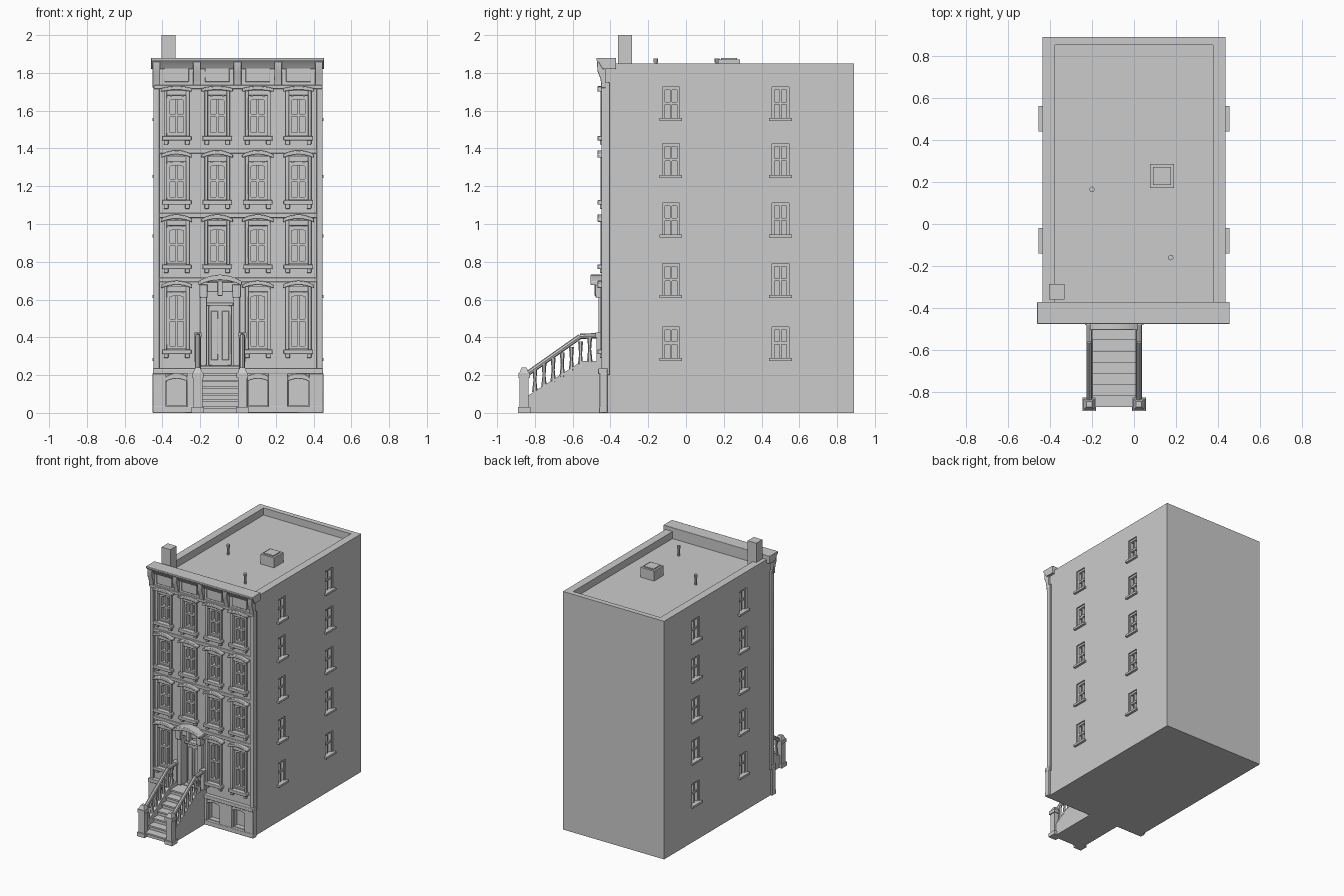
import bpy, bmesh, math
from mathutils import Vector, Matrix

cube = bpy.data.objects.get("Cube")
if cube:
    bpy.data.objects.remove(cube, do_unlink=True)

stone = bpy.data.materials.new("grey_stone")
stone.use_nodes = True
GREY = (0.6, 0.6, 0.6, 1)
stone.diffuse_color = GREY
stone.node_tree.nodes["Principled BSDF"].inputs["Base Color"].default_value = GREY


class Part:
    """Collects simple solids into one named object."""

    def __init__(self, name):
        self.name, self.bm = name, bmesh.new()

    def box(self, x0, x1, y0, y1, z0, z1, taper=1.0):
        size = Vector((x1 - x0, y1 - y0, z1 - z0))
        mid = Vector((x0 + x1, y0 + y1, z0 + z1)) / 2
        for v in bmesh.ops.create_cube(self.bm, size=1)["verts"]:
            t = taper if v.co.z > 0 else 1
            v.co = Vector((v.co.x * size.x * t, v.co.y * size.y * t, v.co.z * size.z)) + mid

    def extrude(self, points, depth):
        """Close a planar outline of 3D points and push it along depth."""
        face = self.bm.faces.new([self.bm.verts.new(p) for p in points])
        new = bmesh.ops.extrude_face_region(self.bm, geom=[face])["geom"]
        verts = [g for g in new if isinstance(g, bmesh.types.BMVert)]
        bmesh.ops.translate(self.bm, verts=verts, vec=depth)

    def side_profile(self, yz, x0, x1):
        self.extrude([(x0, y, z) for y, z in yz], (x1 - x0, 0, 0))

    def hood(self, x, z, w, rise, thick, y0, y1):
        """Segmental arch moulding with a flat underside at its ends."""
        n = 8
        ts = [2 * i / n - 1 for i in range(n + 1)]
        top = [(x + t * w / 2, y0, z + thick + rise * (1 - t * t)) for t in ts]
        low = [(x + t * w / 2, y0, z + rise * (1 - t * t) * 0.8) for t in reversed(ts)]
        self.extrude(top + low, (0, y1 - y0, 0))

    def rod(self, a, b, r, sides=8, r2=None):
        a, b = Vector(a), Vector(b)
        d = b - a
        turn = d.to_track_quat("Z", "Y").to_matrix().to_4x4()
        bmesh.ops.create_cone(self.bm, cap_ends=True, segments=sides, radius1=r,
                              radius2=r if r2 is None else r2, depth=d.length,
                              matrix=Matrix.Translation((a + b) / 2) @ turn)

    def finish(self, bevel=0.0, smooth=False):
        bmesh.ops.recalc_face_normals(self.bm, faces=self.bm.faces)
        mesh = bpy.data.meshes.new(self.name)
        self.bm.to_mesh(mesh)
        self.bm.free()
        obj = bpy.data.objects.new(self.name, mesh)
        bpy.context.collection.objects.link(obj)
        mesh.materials.append(stone)
        bpy.ops.object.select_all(action="DESELECT")
        obj.select_set(True)
        bpy.context.view_layer.objects.active = obj
        if bevel:
            mod = obj.modifiers.new("soft_edges", "BEVEL")
            mod.width, mod.segments = bevel, 2
        if smooth or bevel:
            bpy.ops.object.shade_smooth_by_angle(angle=math.radians(40))
        return obj


# Layout shared by the parts
FRONT, BACK, SIDE = -0.435, 0.89, 0.435
COLUMNS = [-0.325, -0.11, 0.105, 0.32]
FLOORS = [(0.34, 0.64), (0.79, 0.99), (1.13, 1.33), (1.47, 1.68)]
DOOR_X = -0.095
SIDE_Y = [-0.08, 0.5]
SIDE_Z = [0.37, 0.705, 1.025, 1.34, 1.64]
bays = [(x, z0, z1, i) for i, (z0, z1) in enumerate(FLOORS)
        for x in COLUMNS if i or x != COLUMNS[1]]

# Main block with recessed openings and sunken roof
walls = Part("building_walls")
walls.box(-SIDE, SIDE, FRONT, BACK, 0, 1.85)
walls = walls.finish()
cut = Part("opening_cutter")
cut.box(-0.375, 0.375, -0.37, 0.85, 1.795, 2)
for x, z0, z1, i in bays:
    cut.box(x - 0.05, x + 0.05, -0.6, FRONT + 0.045, z0, z1)
for x in (COLUMNS[0], COLUMNS[2], COLUMNS[3]):
    cut.box(x - 0.05, x + 0.05, -0.6, FRONT + 0.04, 0.04, 0.19)
cut.box(DOOR_X - 0.07, DOOR_X + 0.07, -0.6, FRONT + 0.05, 0.25, 0.65)
for s in (-1, 1):
    for y in SIDE_Y:
        for z in SIDE_Z:
            x0, x1 = sorted((s * (SIDE - 0.04), s * 0.6))
            cut.box(x0, x1, y - 0.045, y + 0.045, z - 0.08, z + 0.085)
cut = cut.finish()
cut.hide_render = True
mod = walls.modifiers.new("openings", "BOOLEAN")
mod.operation, mod.solver, mod.object = "DIFFERENCE", "EXACT", cut
bpy.context.view_layer.objects.active = walls
bpy.ops.object.modifier_apply(modifier=mod.name)
bpy.data.objects.remove(cut, do_unlink=True)

# Front window surrounds, hoods and sills
trim = Part("front_window_trim")
sash = Part("front_window_sashes")
for x, z0, z1, i in bays:
    for s in (-1, 1):
        xs = sorted((x + s * 0.05, x + s * 0.068))
        trim.box(*xs, FRONT - 0.018, FRONT + 0.01, z0 - 0.02, z1 + 0.03)
        trim.box(x + s * 0.056 - 0.012, x + s * 0.056 + 0.012, FRONT - 0.02, FRONT, z0 - 0.05, z0 - 0.02)
        xs = sorted((x + s * 0.036, x + s * 0.05))
        sash.box(*xs, FRONT + 0.01, FRONT + 0.046, z0, z1)
    trim.box(x - 0.068, x + 0.068, FRONT - 0.014, FRONT + 0.01, z1, z1 + 0.03)
    trim.box(x - 0.078, x + 0.078, FRONT - 0.034, FRONT + 0.01, z0 - 0.028, z0 - 0.004)
    trim.hood(x, z1 + 0.02, 0.165, 0.012 if i == 3 else 0.022, 0.018, FRONT - 0.034, FRONT + 0.01)
    zm = (z0 + z1) / 2
    sash.box(x - 0.036, x + 0.036, FRONT + 0.014, FRONT + 0.046, zm - 0.007, zm + 0.007)
    sash.box(x - 0.006, x + 0.006, FRONT + 0.018, FRONT + 0.046, z0, z1)
    sash.box(x - 0.036, x + 0.036, FRONT + 0.014, FRONT + 0.046, z0, z0 + 0.014)
    sash.hood(x, z1 - 0.03, 0.1, 0.012, 0.02, FRONT + 0.008, FRONT + 0.046)
trim.finish(0.004)
sash.finish()

# String courses, corner piers and basement facing
bands = Part("facade_bands")
for z in (0.705, 1.045, 1.385):
    bands.box(-0.442, 0.442, FRONT - 0.008, FRONT + 0.01, z - 0.012, z + 0.012)
bands.box(-0.45, 0.45, FRONT - 0.03, FRONT + 0.02, 0.205, 0.235)
for s in (-1, 1):
    xs = sorted((s * 0.415, s * 0.447))
    bands.box(*xs, FRONT - 0.012, FRONT + 0.03, 0.2, 1.75)
edges = [-0.452, -0.38, -0.27, 0.05, 0.16, 0.265, 0.375, 0.452]
for x0, x1 in zip(edges[::2], edges[1::2]):
    bands.box(x0, x1, FRONT - 0.022, FRONT + 0.02, 0, 0.21)
bands.box(-0.452, 0.452, FRONT - 0.025, FRONT + 0.02, 0, 0.035)
for x in (COLUMNS[0], COLUMNS[2], COLUMNS[3]):
    bands.hood(x, 0.165, 0.12, 0.02, 0.025, FRONT - 0.016, FRONT + 0.02)
bands.finish(0.004)

# Cornice with brackets between shallow panels
cornice = Part("cornice")
cornice.side_profile([(-0.37, 1.82), (-0.37, 1.88), (-0.475, 1.88), (-0.475, 1.868),
                      (-0.462, 1.855), (-0.45, 1.835), (-0.44, 1.82)], -0.46, 0.455)
cornice.box(-0.445, 0.445, FRONT - 0.016, FRONT + 0.02, 1.715, 1.735)
for x in (-0.432, -0.2175, -0.0025, 0.2125, 0.428):
    cornice.side_profile([(FRONT + 0.01, 1.72), (FRONT - 0.012, 1.72), (FRONT - 0.018, 1.77),
                          (FRONT - 0.034, 1.81), (FRONT - 0.036, 1.86), (FRONT + 0.01, 1.86)],
                         x - 0.02, x + 0.02)
for x in COLUMNS:
    cornice.box(x - 0.065, x + 0.065, FRONT - 0.008, FRONT + 0.01, 1.752, 1.825)
cornice.finish(0.003)

# Side windows on both walls
side = Part("side_windows")
for s in (-1, 1):
    def slab(inner, outer, *yz):
        side.box(*sorted((s * inner, s * outer)), *yz)
    for y in SIDE_Y:
        for z in SIDE_Z:
            slab(0.42, 0.453, y - 0.06, y + 0.06, z - 0.096, z - 0.08)
            for e in (-1, 1):
                slab(0.394, 0.425, *sorted((y + e * 0.032, y + e * 0.045)), z - 0.08, z + 0.085)
            slab(0.394, 0.42, y - 0.006, y + 0.006, z - 0.08, z + 0.085)
            slab(0.394, 0.422, y - 0.04, y + 0.04, z - 0.007, z + 0.007)
            slab(0.394, 0.425, y - 0.04, y + 0.04, z + 0.07, z + 0.085)
side.finish()

# Entrance door, pilasters and arched canopy
door = Part("entrance")
door.box(DOOR_X - 0.06, DOOR_X + 0.06, FRONT + 0.03, FRONT + 0.055, 0.25, 0.57)
door.box(DOOR_X - 0.07, DOOR_X + 0.07, FRONT + 0.012, FRONT + 0.055, 0.565, 0.585)
for s in (-1, 1):
    x = DOOR_X + s * 0.088
    door.box(x - 0.018, x + 0.018, FRONT - 0.028, FRONT + 0.01, 0.25, 0.66)
    door.box(x - 0.022, x + 0.022, FRONT - 0.045, FRONT + 0.01, 0.61, 0.68)
    xs = sorted((DOOR_X + s * 0.01, DOOR_X + s * 0.048))
    door.box(*xs, FRONT + 0.022, FRONT + 0.04, 0.28, 0.54)
door.box(DOOR_X - 0.1, DOOR_X + 0.1, FRONT - 0.024, FRONT + 0.01, 0.64, 0.69)
door.hood(DOOR_X, 0.675, 0.23, 0.035, 0.022, FRONT - 0.07, FRONT + 0.01)
door.box(DOOR_X - 0.014, DOOR_X + 0.014, FRONT - 0.05, FRONT, 0.62, 0.7)
door.finish(0.004)

# Stoop: solid steps between sloping side walls
stoop = Part("stoop_steps")
STEPS = 7
for i in range(STEPS):
    y = -0.86 + i * 0.053
    z = 0.035 * (i + 1)
    stoop.box(-0.2, 0.01, y, FRONT, 0, z - 0.012)
    stoop.box(-0.2, 0.01, y - 0.01, y + 0.06 if i < STEPS - 1 else FRONT, z - 0.012, z)
for x in (-0.21, 0.02):
    stoop.side_profile([(-0.87, 0), (-0.87, 0.07), (-0.55, 0.275), (FRONT, 0.275), (FRONT, 0)],
                       x - 0.014, x + 0.014)
stoop.finish()

# Railings with newel posts, balusters and handrails
rail = Part("stoop_railings")
for x in (-0.213, 0.023):
    rail.box(x - 0.033, x + 0.033, -0.89, -0.824, 0, 0.03)
    rail.box(x - 0.024, x + 0.024, -0.881, -0.833, 0.03, 0.19)
    rail.box(x - 0.031, x + 0.031, -0.888, -0.826, 0.185, 0.21)
    rail.box(x - 0.026, x + 0.026, -0.883, -0.831, 0.21, 0.24, 0.5)
    rail.box(x - 0.017, x + 0.017, -0.475, -0.435, 0.27, 0.41)
    rail.box(x - 0.021, x + 0.021, -0.48, -0.43, 0.4, 0.425)
    path = [(x, -0.85, 0.2), (x, -0.56, 0.405), (x, -0.45, 0.41)]
    for a, b in zip(path, path[1:]):
        rail.rod(a, b, 0.014)
    for i in range(7):
        t = i / 6
        y, low, top = -0.8 + t * 0.29, 0.11 + t * 0.16, 0.235 + t * 0.17
        rail.rod((x, y, low), (x, y, (low + top) / 2), 0.015, 6, 0.008)
        rail.rod((x, y, (low + top) / 2), (x, y, top), 0.008, 6, 0.013)
rail.finish(smooth=True)

# Chimney, roof hatch and vent pipes
roof = Part("roof_fittings")
roof.box(-0.405, -0.33, -0.36, -0.285, 1.79, 2)
roof.box(-0.39, -0.345, -0.345, -0.3, 1.99, 2.0)
roof.box(0.075, 0.19, 0.17, 0.285, 1.79, 1.872)
roof.box(0.09, 0.175, 0.185, 0.27, 1.86, 1.88)
for x, y in ((-0.2, 0.165), (0.175, -0.16)):
    roof.rod((x, y, 1.79), (x, y, 1.86), 0.008)
    roof.rod((x, y, 1.855), (x, y, 1.875), 0.013)
roof.finish()
